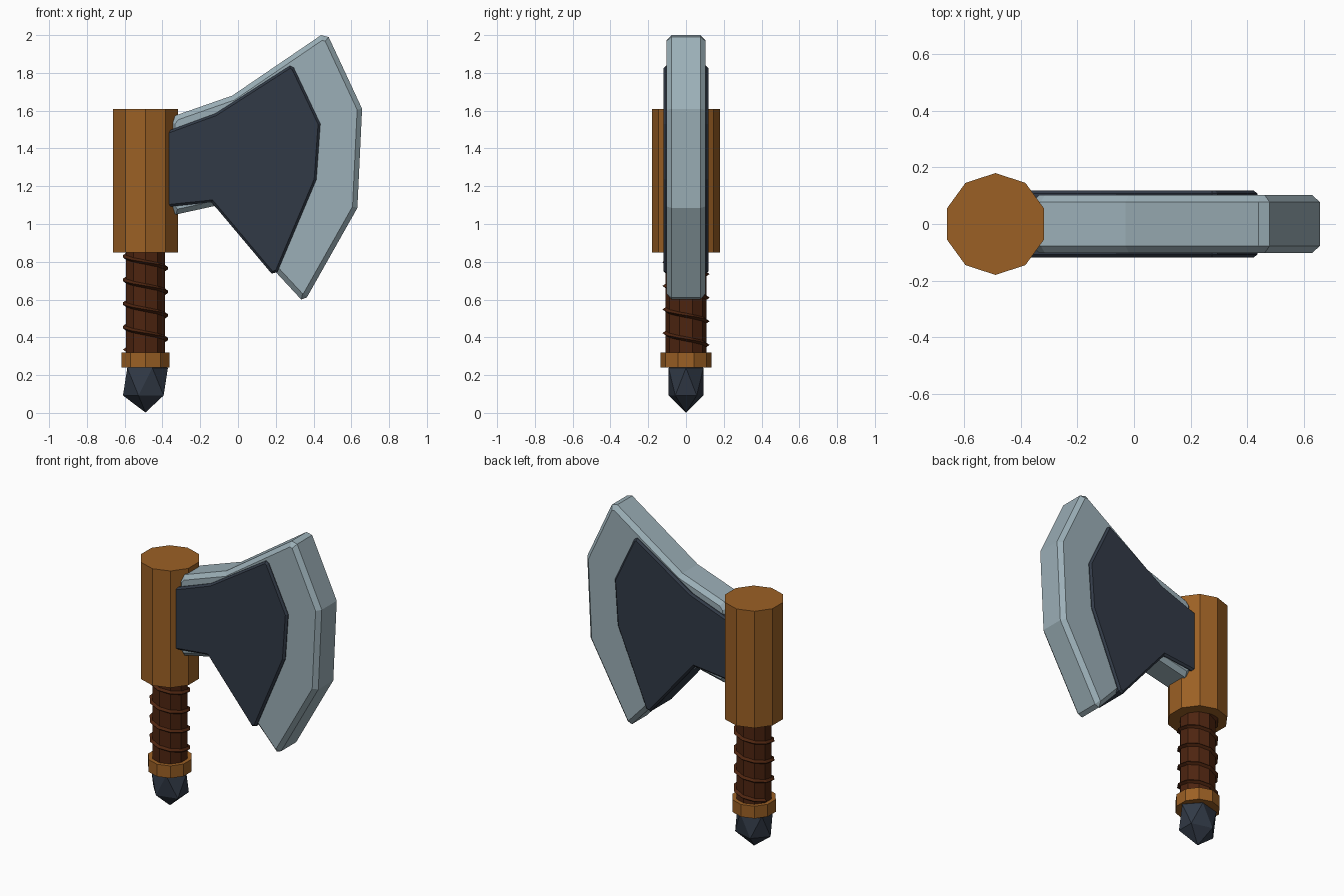
import bpy, bmesh, math

if "Cube" in bpy.data.objects:
    bpy.data.objects.remove(bpy.data.objects["Cube"])

AXIS = -0.49  # x of the handle axis


def material(name, rgb):
    m = bpy.data.materials.new(name)
    m.diffuse_color = (*rgb, 1)
    m.use_nodes = True
    m.node_tree.nodes["Principled BSDF"].inputs["Base Color"].default_value = m.diffuse_color
    return m


wood = material("light wood", (0.33, 0.117, 0.018))
leather = material("dark leather", (0.075, 0.018, 0.005))
steel = material("pale steel", (0.33, 0.43, 0.475))
iron = material("dark iron", (0.031, 0.042, 0.062))


def finish(name, bm, mat):
    bmesh.ops.recalc_face_normals(bm, faces=bm.faces)
    mesh = bpy.data.meshes.new(name)
    bm.to_mesh(mesh)
    bm.free()
    mesh.materials.append(mat)
    obj = bpy.data.objects.new(name, mesh)
    bpy.context.collection.objects.link(obj)
    return obj


def post(name, radius, z0, z1, mat, sides=10):
    """Upright faceted cylinder with a corner facing the front."""
    bm = bmesh.new()
    rings = []
    for z in (z0, z1):
        rings.append([bm.verts.new((AXIS + radius * math.cos(a), radius * math.sin(a), z))
                      for a in (math.pi / 2 + 2 * math.pi * i / sides for i in range(sides))])
    bm.faces.new(rings[0])
    bm.faces.new(rings[1])
    for i in range(sides):
        j = (i + 1) % sides
        bm.faces.new((rings[0][i], rings[0][j], rings[1][j], rings[1][i]))
    return finish(name, bm, mat)


def plate(name, outline, half, chamfer, mat):
    """Slab from an x-z outline with chamfered front and back rims."""
    bm = bmesh.new()
    front = [bm.verts.new((x, -half, z)) for x, z in outline]
    back = [bm.verts.new((x, half, z)) for x, z in outline]
    caps = [bm.faces.new(front), bm.faces.new(back)]
    n = len(outline)
    for i in range(n):
        j = (i + 1) % n
        bm.faces.new((front[i], front[j], back[j], back[i]))
    bmesh.ops.recalc_face_normals(bm, faces=bm.faces)
    rim = [e for f in caps for e in f.edges]
    bmesh.ops.bevel(bm, geom=rim, offset=chamfer, offset_type='OFFSET',
                    segments=1, affect='EDGES', clamp_overlap=False)
    return finish(name, bm, mat)


# Handle: head socket, grip and collar
post("head_socket", 0.18, 0.85, 1.61, wood)
post("grip", 0.108, 0.28, 0.87, leather)
post("collar", 0.134, 0.24, 0.32, wood)

# Pommel: stretched icosahedron
bm = bmesh.new()
bmesh.ops.create_icosphere(bm, subdivisions=1, radius=1)
for v in bm.verts:
    v.co = (AXIS + 0.133 * v.co.x, 0.108 * v.co.y, 0.165 + 0.163 * v.co.z)
finish("pommel", bm, iron)

# Grip wrap: triangular ridge winding down the grip
bm = bmesh.new()
pitch, steps = 0.125, 10
previous = None
for i in range(int(4.3 * steps)):
    a = math.pi / 2 + 2 * math.pi * i / steps
    z = 0.86 - pitch * i / steps
    ring = [bm.verts.new((AXIS + r * math.cos(a), r * math.sin(a), z + dz))
            for r, dz in ((0.1, 0.017), (0.125, 0), (0.1, -0.017))]
    if previous:
        for k in range(3):
            m = (k + 1) % 3
            bm.faces.new((previous[k], previous[m], ring[m], ring[k]))
    else:
        bm.faces.new(ring)
    previous = ring
bm.faces.new(previous)
finish("grip_wrap", bm, leather)

# Blade
plate("blade", [(-0.36, 1.54), (-0.33, 1.575), (-0.03, 1.68), (0.44, 2.0), (0.48, 1.99),
                (0.657, 1.61), (0.632, 1.085), (0.365, 0.612), (0.335, 0.6),
                (-0.125, 1.095), (-0.33, 1.05), (-0.36, 1.085)], 0.103, 0.026, steel)

# Dark cheek covering both sides of the blade
plate("blade_cheek", [(-0.42, 1.48), (-0.36, 1.497), (-0.12, 1.585), (0.275, 1.838),
                      (0.295, 1.828), (0.436, 1.53), (0.415, 1.235), (0.208, 0.745),
                      (0.178, 0.737), (-0.14, 1.115), (-0.36, 1.092), (-0.42, 1.09)],
      0.119, 0.012, iron)
